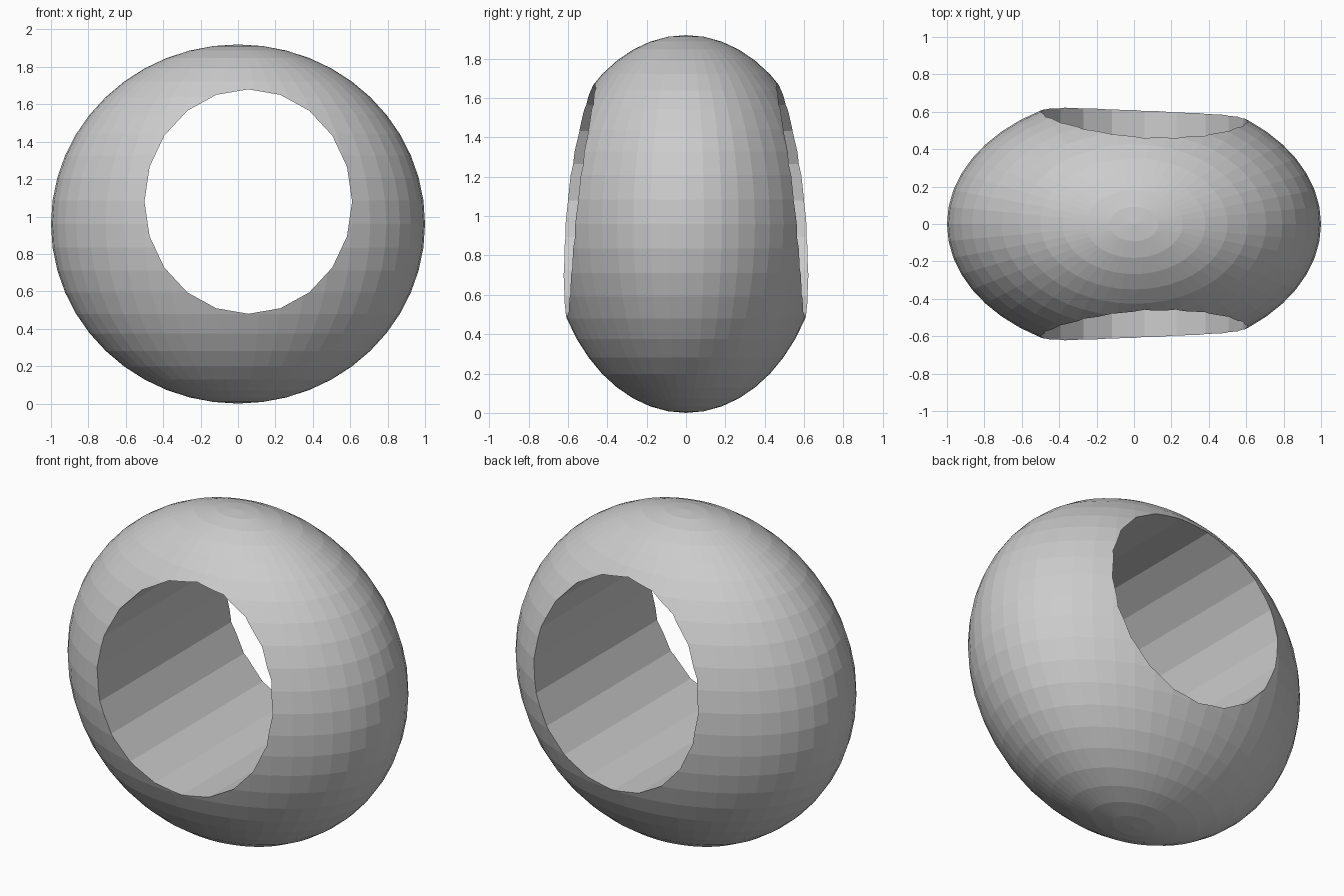
import bpy
from math import pi

if "Cube" in bpy.data.objects:
    bpy.data.objects.remove(bpy.data.objects["Cube"])

# Flattened ellipsoid body with vertical poles
bpy.ops.mesh.primitive_uv_sphere_add(segments=48, ring_count=24, radius=1, location=(0, 0, 0.96))
body = bpy.context.object
body.name = "pierced_ellipsoid"
body.scale = (1.0, 0.7, 0.96)

# Off-centre 20-sided oval cutter running front to back
bpy.ops.mesh.primitive_cylinder_add(vertices=20, radius=1, depth=3,
                                    location=(0.055, 0, 1.08), rotation=(pi / 2, 0, 0))
cutter = bpy.context.object
cutter.name = "hole_cutter"
cutter.scale = (0.555, 0.6, 1)
cutter.hide_render = True
cutter.display_type = 'WIRE'

# Apply scales so the boolean works on clean transforms
for ob in (body, cutter):
    bpy.ops.object.select_all(action='DESELECT')
    ob.select_set(True)
    bpy.context.view_layer.objects.active = ob
    bpy.ops.object.transform_apply(location=False, rotation=False, scale=True)

# Cut the through hole
cut = body.modifiers.new("through_hole", 'BOOLEAN')
cut.operation = 'DIFFERENCE'
cut.solver = 'EXACT'
cut.object = cutter
bpy.context.view_layer.objects.active = body
bpy.ops.object.modifier_apply(modifier=cut.name)
bpy.data.objects.remove(cutter, do_unlink=True)
